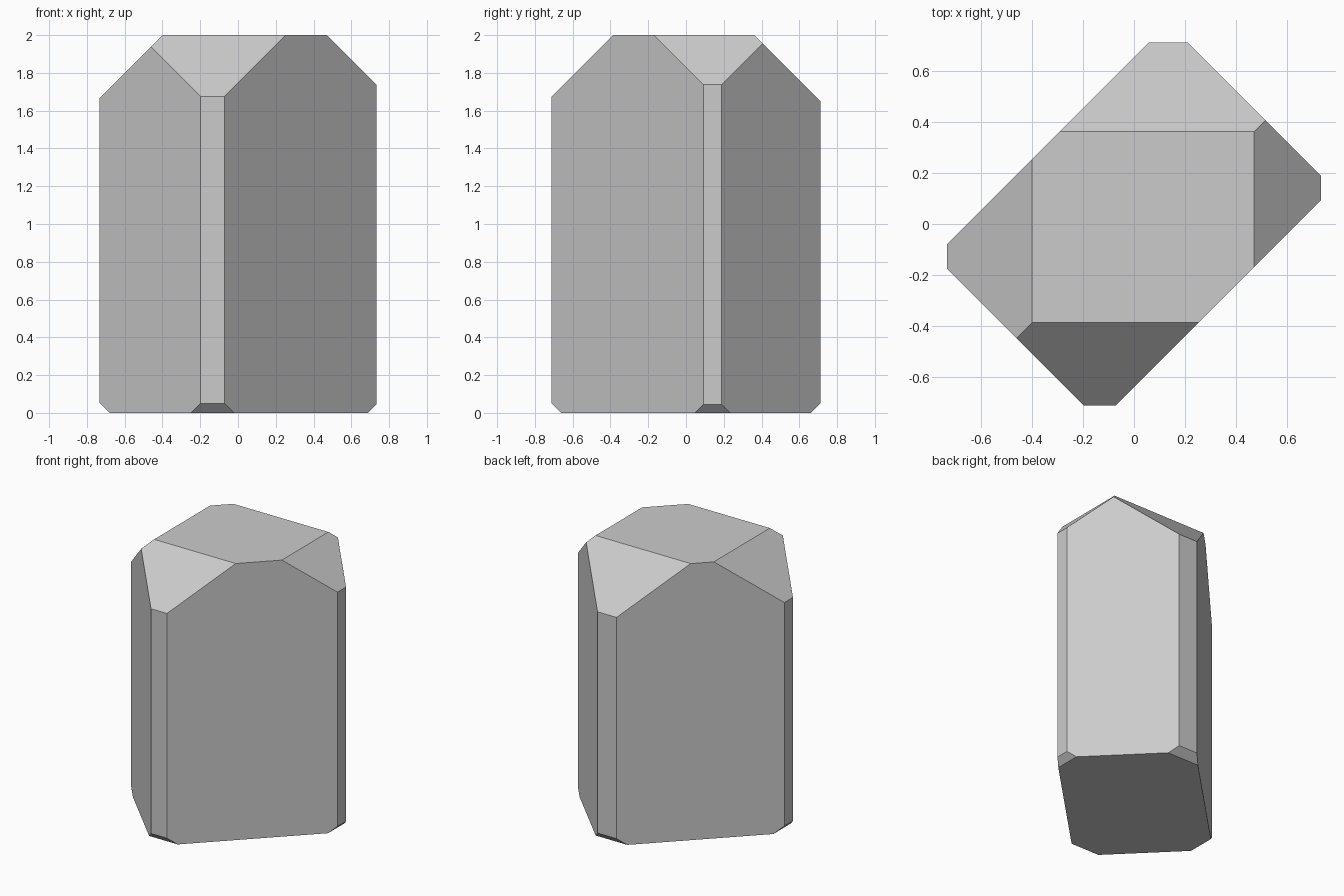
import bpy
import bmesh
from mathutils import Matrix, Vector

if "Cube" in bpy.data.objects:
    bpy.data.objects.remove(bpy.data.objects["Cube"])

# Block that spans the full size of the stone
WIDTH, DEPTH, HEIGHT = 1.464, 1.422, 2.0

# Cutting planes: (outward direction, distance d) keeps direction . point <= d
CUTS = [
    # four large upright diagonal faces
    ((1, 1, 0), 0.921), ((1, -1, 0), 0.64), ((-1, -1, 0), 0.909), ((-1, 1, 0), 0.653),
    # wide bevels around the top
    ((0, -1, 1), 2.387), ((1, 0, 1), 2.47), ((0, 1, 1), 2.362), ((-1, 0, 1), 2.40),
    # small bevels around the foot
    ((0, -1, -1), 0.66), ((1, 0, -1), 0.688), ((0, 1, -1), 0.66), ((-1, 0, -1), 0.68),
]


def slice_off(bm, direction, distance):
    """Cut away everything beyond a plane and cap the opening."""
    normal = Vector(direction)
    point = normal * (distance / normal.length_squared)
    geom = bm.verts[:] + bm.edges[:] + bm.faces[:]
    cut = bmesh.ops.bisect_plane(bm, geom=geom, dist=1e-5, plane_co=point,
                                 plane_no=normal, clear_outer=True)
    rim = [g for g in cut["geom_cut"] if isinstance(g, bmesh.types.BMEdge)]
    bmesh.ops.contextual_create(bm, geom=rim)


# Faceted stone column
bm = bmesh.new()
bmesh.ops.create_cube(bm, size=1.0, matrix=Matrix.Translation((0, 0, HEIGHT / 2))
                      @ Matrix.Diagonal((WIDTH, DEPTH, HEIGHT, 1)))
for direction, distance in CUTS:
    slice_off(bm, direction, distance)
bmesh.ops.recalc_face_normals(bm, faces=bm.faces[:])

mesh = bpy.data.meshes.new("faceted_stone")
bm.to_mesh(mesh)
bm.free()
stone = bpy.data.objects.new("faceted_stone", mesh)
bpy.context.collection.objects.link(stone)
